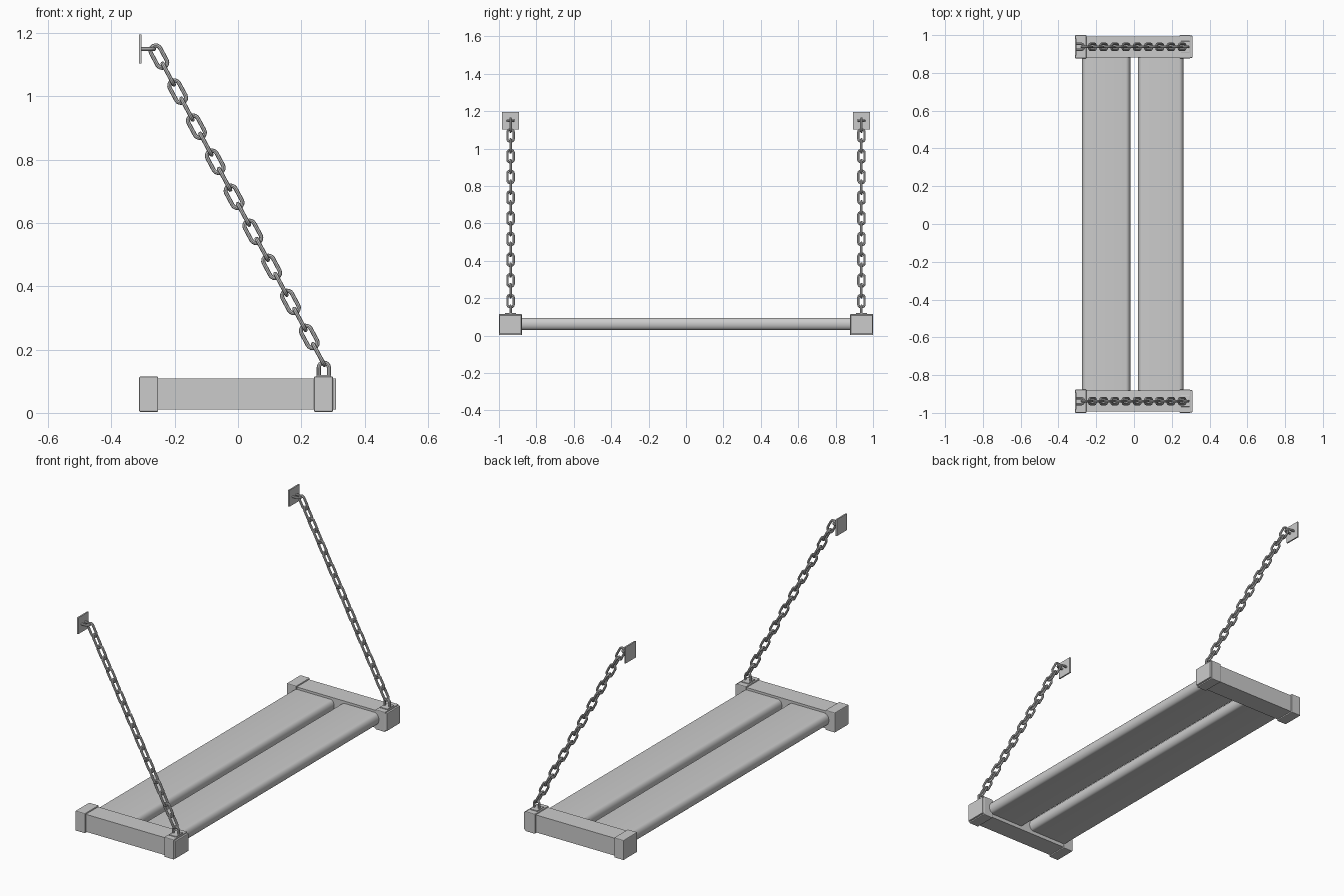
import bpy, math
from mathutils import Matrix, Vector

if "Cube" in bpy.data.objects:
    bpy.data.objects.remove(bpy.data.objects["Cube"])


def box(name, lo, hi, bevel=0.0, segments=2):
    """Axis-aligned box between two corners, with optional rounded edges."""
    lo, hi = Vector(lo), Vector(hi)
    bpy.ops.mesh.primitive_cube_add(size=1, location=(lo + hi) / 2)
    ob = bpy.context.object
    ob.name = name
    ob.scale = hi - lo
    bpy.ops.object.transform_apply(location=False, rotation=False, scale=True)
    if bevel:
        mod = ob.modifiers.new("Bevel", 'BEVEL')
        mod.width, mod.segments = bevel, segments
    return ob


def extrude_y(name, outline, y0, y1):
    """Prism from an x-z outline, running along y."""
    n = len(outline)
    verts = [(x, y, z) for y in (y0, y1) for x, z in outline]
    faces = [(i, (i + 1) % n, n + (i + 1) % n, n + i) for i in range(n)]
    faces += [tuple(range(n))[::-1], tuple(range(n, 2 * n))]
    me = bpy.data.meshes.new(name)
    me.from_pydata(verts, [], faces)
    ob = bpy.data.objects.new(name, me)
    bpy.context.collection.objects.link(ob)
    smooth(ob)
    return ob


def smooth(ob):
    bpy.ops.object.select_all(action='DESELECT')
    ob.select_set(True)
    bpy.context.view_layer.objects.active = ob
    bpy.ops.object.shade_smooth_by_angle(angle=math.radians(40))


def wire(name, pts, radius, cyclic):
    """Round wire along a path, as a mesh."""
    cu = bpy.data.curves.new(name, 'CURVE')
    cu.dimensions = '3D'
    cu.bevel_depth, cu.bevel_resolution = radius, 2
    cu.use_fill_caps = True
    sp = cu.splines.new('POLY')
    sp.points.add(len(pts) - 1)
    for p, co in zip(sp.points, pts):
        p.co = (*co, 1)
    sp.use_cyclic_u = cyclic
    ob = bpy.data.objects.new(name, cu)
    bpy.context.collection.objects.link(ob)
    bpy.ops.object.select_all(action='DESELECT')
    ob.select_set(True)
    bpy.context.view_layer.objects.active = ob
    bpy.ops.object.convert(target='MESH')
    ob = bpy.context.object
    smooth(ob)
    return ob


def arc(r, cz, a0, a1, n=8):
    return [(r * math.cos(a0 + (a1 - a0) * i / n), 0,
             cz + r * math.sin(a0 + (a1 - a0) * i / n)) for i in range(n + 1)]


def instance(src, name, matrix):
    ob = bpy.data.objects.new(name, src.data)
    ob.matrix_world = matrix
    bpy.context.collection.objects.link(ob)


# Seat planks with rounded long edges
def plank(name, x0, x1, z0=0.03, z1=0.095):
    h, rx, zc = (z1 - z0) / 2, 0.024, (z0 + z1) / 2
    angles = [-math.pi / 2 + math.pi * i / 12 for i in range(13)]
    right = [(x1 - rx + rx * math.cos(a), zc + h * math.sin(a)) for a in angles]
    left = [(x0 + rx - rx * math.cos(a), zc - h * math.sin(a)) for a in angles]
    extrude_y(name, right + left, 0.89, -0.89)


plank("back_plank", -0.275, -0.019)
plank("front_plank", 0.021, 0.263)

# Wire shapes: chain link and U-shaped staple
R, PITCH = 0.0065, 0.0628
half = (PITCH + 2 * R) / 2
rw = 0.0165
link = wire("chain_link", arc(rw, half - rw, 0, math.pi)
            + arc(rw, rw - half, math.pi, 2 * math.pi), R, True)
staple = wire("staple", [(0.016, 0, 0)] + arc(0.016, 0.027, 0, math.pi)
              + [(-0.016, 0, 0)], R, False)

start, end = Vector((-0.25, 0, 1.125)), Vector((0.225, 0, 0.24))
step = (end - start) / 16
tilt = Matrix.Rotation(math.atan2(start.x - end.x, start.z - end.z), 4, 'Y')
quarter = Matrix.Rotation(math.pi / 2, 4, 'Z')

for side, s in (("left", -1), ("right", 1)):
    def span(a, b):
        return sorted((s * a, s * b))

    # End beam with a cap at each end
    y0, y1 = span(0.882, 0.992)
    box(side + "_beam", (-0.305, y0, 0.01), (0.3, y1, 0.108))
    y0, y1 = span(0.877, 1.0)
    box(side + "_back_cap", (-0.312, y0, 0.003), (-0.252, y1, 0.115), 0.004)
    box(side + "_front_cap", (0.24, y0, 0.003), (0.3, y1, 0.115), 0.004)
    y0, y1 = span(0.88, 0.997)
    box(side + "_end_plate", (0.296, y0, 0.01), (0.31, y1, 0.109), 0.003)

    # Wall plate, staples and their small bases
    y = s * 0.938
    box(side + "_wall_plate", (-0.313, y - 0.045, 1.103), (-0.305, y + 0.045, 1.195))
    box(side + "_staple_base", (0.248, y - 0.03, 0.112), (0.294, y + 0.03, 0.12), 0.002)
    instance(staple, side + "_seat_staple", Matrix.Translation((0.271, y, 0.116)))
    turn = Matrix(((0, 0, 1, 0), (1, 0, 0, 0), (0, 1, 0, 0), (0, 0, 0, 1)))
    instance(staple, side + "_wall_staple", Matrix.Translation((-0.308, y, 1.149)) @ turn)

    # Chain of alternately turned links
    for i in range(18):
        m = Matrix.Translation(start + step * i + Vector((0, y, 0))) @ tilt
        instance(link, side + "_chain_link", m @ quarter if i % 2 else m)

# Drop the master wires
for ob in (link, staple):
    bpy.data.objects.remove(ob)
